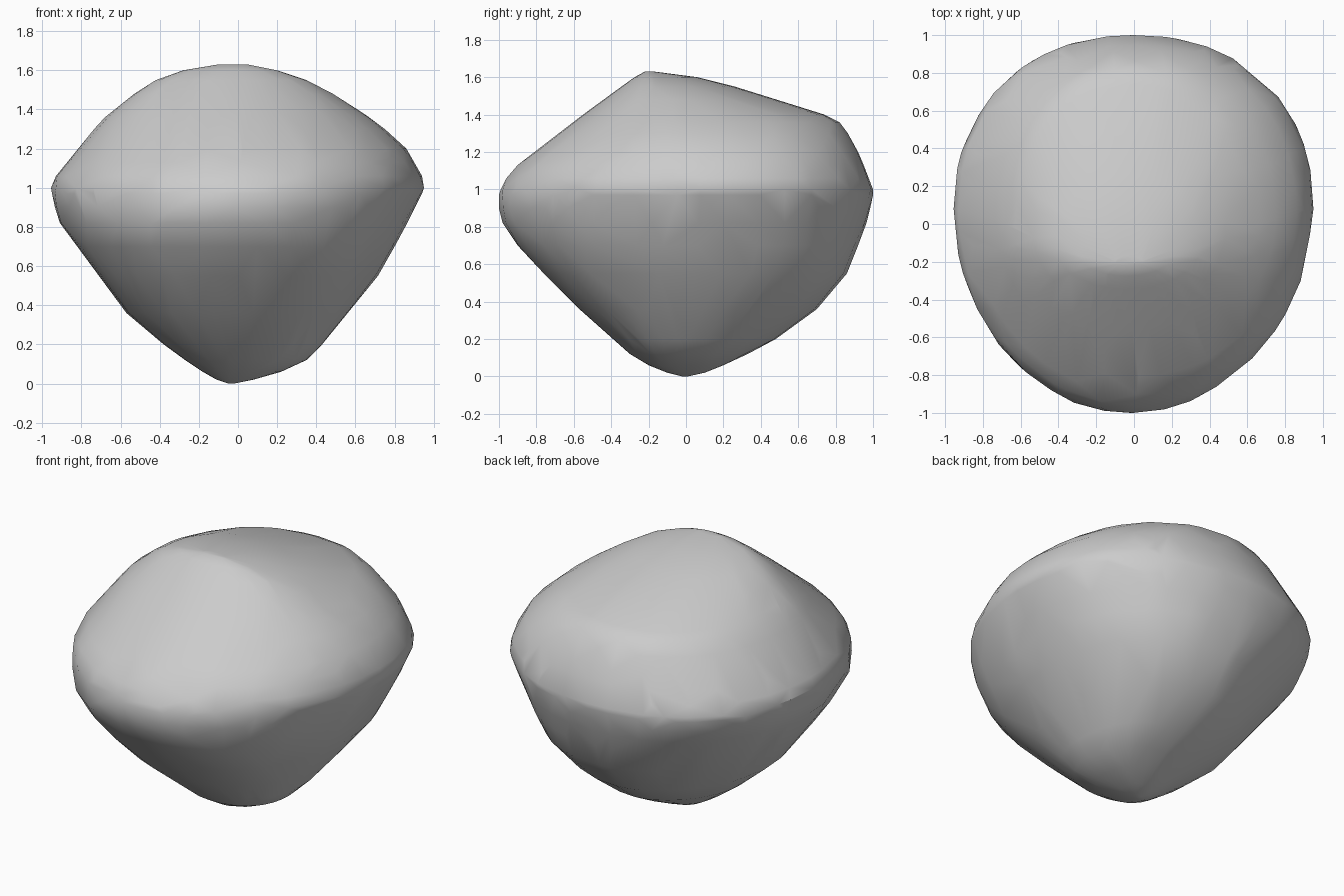
import bpy, bmesh, math, random

if "Cube" in bpy.data.objects:
    bpy.data.objects.remove(bpy.data.objects["Cube"])

random.seed(7)

# Level outline of the boulder: z, left x, right x, front y, back y
LEVELS = [
    (0.00, -.05, -.02, -.02, .01),
    (0.02, -.11, .08, -.10, .10),
    (0.06, -.18, .22, -.20, .20),
    (0.12, -.27, .35, -.30, .33),
    (0.20, -.38, .43, -.38, .48),
    (0.36, -.57, .56, -.57, .70),
    (0.55, -.71, .715, -.76, .86),
    (0.70, -.82, .80, -.90, .92),
    (0.82, -.91, .865, -.98, .965),
    (0.90, -.935, .90, -1.0, .985),
    (0.97, -.95, .94, -1.0, 1.0),
    (1.00, -.955, .95, -.99, 1.0),
    (1.06, -.93, .94, -.96, .975),
    (1.13, -.87, .90, -.90, .95),
    (1.20, -.81, .86, -.81, .92),
    (1.30, -.735, .75, -.68, .865),
    (1.36, -.68, .67, -.60, .82),
    (1.40, -.63, .61, -.55, .74),
    (1.48, -.53, .485, -.44, .48),
    (1.55, -.42, .35, -.345, .26),
    (1.60, -.28, .20, -.275, .06),
    (1.63, -.10, .05, -.22, -.17),
]
# Corner fullness of the underside and upper side, by (right?, back?) quarter
FULLNESS = {(True, True): (2.35, 2.2), (True, False): (2.2, 1.95),
            (False, False): (2.45, 2.0), (False, True): (1.75, 2.15)}
SEGMENTS = 36


def level_point(level, i):
    """One point on the rounded, lopsided outline of a level."""
    z, left, right, front, back = level
    a = math.tau * i / SEGMENTS
    if i % (SEGMENTS // 4):
        a += random.uniform(-.06, .06)          # uneven facets, exact extremes
    c, s = math.cos(a), math.sin(a)
    cx = (left + right) / 2
    # side creases run level, then sweep forward to the peak
    cy = .08 * z if z < 1 else .08 - .28 * ((z - 1) / .63) ** 2.2
    rx = right - cx if c > 0 else cx - left
    ry = back - cy if s > 0 else cy - front
    low = max(0, min(1, (.95 - z) / .4))        # blend under / upper fullness
    under, upper = FULLNESS[(c > 0, s > 0)]
    n = upper + (under - upper) * low
    return (cx + math.copysign(rx * abs(c) ** (2 / n), c),
            cy + math.copysign(ry * abs(s) ** (2 / n), s), z)


# Boulder: convex skin stretched over scattered points of the level outlines
bm = bmesh.new()
for level in LEVELS:
    for i in range(SEGMENTS):
        if i % (SEGMENTS // 4) == 0 or random.random() < .85:
            bm.verts.new(level_point(level, i))
bmesh.ops.convex_hull(bm, input=bm.verts[:])
loose = [v for v in bm.verts if not v.link_faces]
bmesh.ops.delete(bm, geom=loose, context='VERTS')
bmesh.ops.remove_doubles(bm, verts=bm.verts[:], dist=.006)
bmesh.ops.recalc_face_normals(bm, faces=bm.faces[:])

mesh = bpy.data.meshes.new("boulder")
bm.to_mesh(mesh)
bm.free()
boulder = bpy.data.objects.new("boulder", mesh)
bpy.context.collection.objects.link(boulder)
bpy.context.view_layer.objects.active = boulder
boulder.select_set(True)
bpy.ops.object.shade_smooth_by_angle(angle=math.radians(30))
